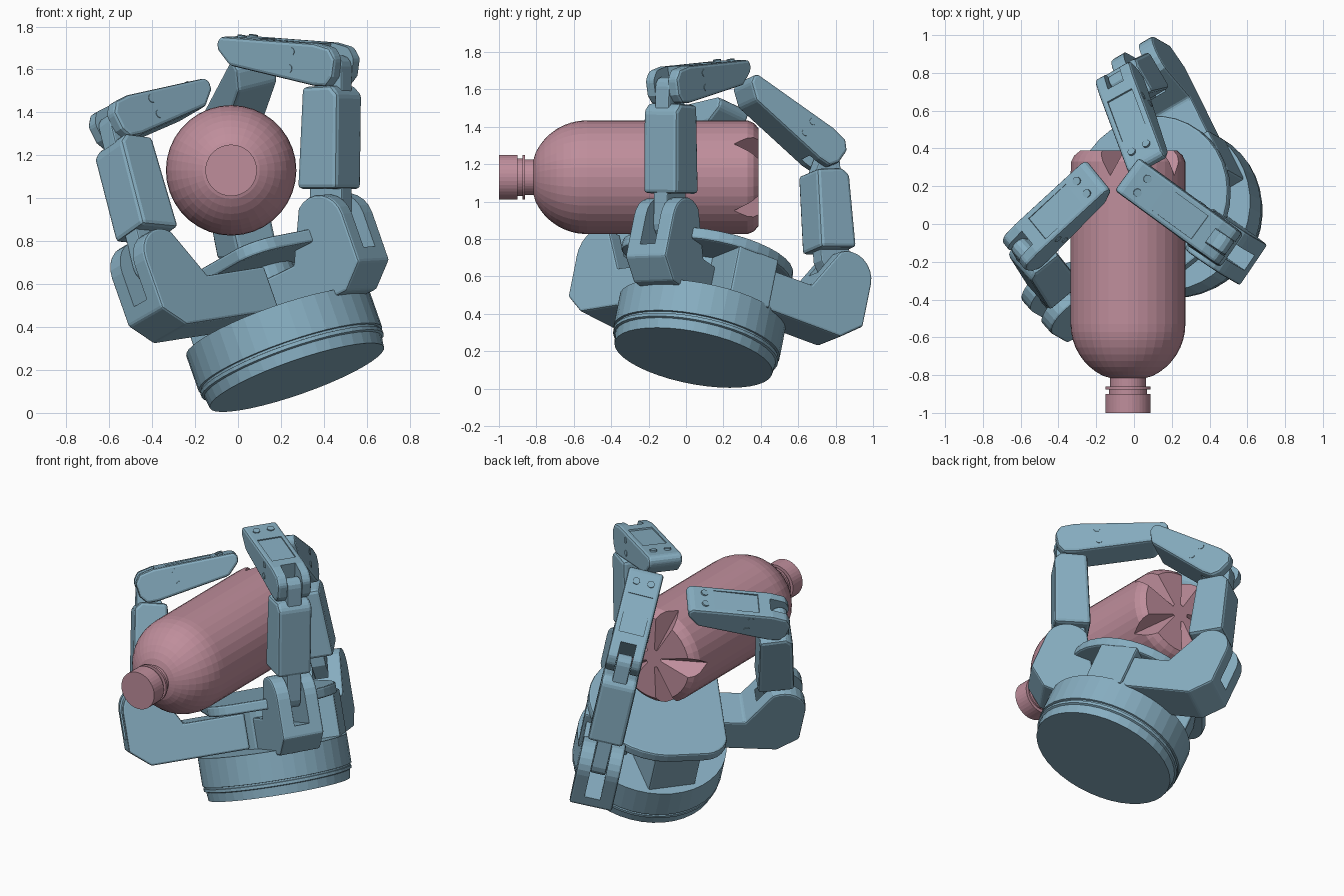
import bpy, bmesh
from math import sin, cos, pi, radians
from mathutils import Vector, Matrix

if "Cube" in bpy.data.objects:
    bpy.data.objects.remove(bpy.data.objects["Cube"])


def material(name, rgb):
    m = bpy.data.materials.new(name)
    m.diffuse_color = (*rgb, 1)
    m.use_nodes = True
    m.node_tree.nodes["Principled BSDF"].inputs["Base Color"].default_value = m.diffuse_color
    return m


BLUE = material("steel_blue", (0.24, 0.42, 0.53))
PINK = material("dusty_pink", (0.52, 0.27, 0.33))


def make(name, bm, mat, matrix=None, bevel=0):
    bmesh.ops.recalc_face_normals(bm, faces=bm.faces)
    me = bpy.data.meshes.new(name)
    bm.to_mesh(me)
    bm.free()
    ob = bpy.data.objects.new(name, me)
    bpy.context.collection.objects.link(ob)
    if matrix is not None:
        ob.matrix_world = matrix
    me.materials.append(mat)
    if bevel:
        b = ob.modifiers.new("bevel", 'BEVEL')
        b.width, b.segments, b.limit_method, b.angle_limit = bevel, 2, 'ANGLE', radians(35)
    return ob


def frame(origin, x, y):
    x = x.normalized()
    y = (y - x * y.dot(x)).normalized()
    m = Matrix((x, y, x.cross(y))).transposed().to_4x4()
    m.translation = origin
    return m


def add_prism(bm, pts, z0, z1):
    lo = [bm.verts.new((x, y, z0)) for x, y in pts]
    hi = [bm.verts.new((x, y, z1)) for x, y in pts]
    n = len(pts)
    bm.faces.new(lo[::-1])
    bm.faces.new(hi)
    for i in range(n):
        bm.faces.new((lo[i], lo[(i + 1) % n], hi[(i + 1) % n], hi[i]))


def prism(name, pts, width, matrix, bevel=0):
    bm = bmesh.new()
    add_prism(bm, pts, -width / 2, width / 2)
    return make(name, bm, BLUE, matrix, bevel)


def box(x0, x1, y0, y1):
    return [(x0, y0), (x1, y0), (x1, y1), (x0, y1)]


def arc(cx, cy, r, a0, a1, n):
    return [(cx + r * cos(radians(a0 + (a1 - a0) * i / n)),
             cy + r * sin(radians(a0 + (a1 - a0) * i / n))) for i in range(n + 1)]


def lathe(name, profile, segs, mat, matrix):
    """Spin (radius, height) pairs around local z."""
    bm = bmesh.new()
    rings = [[bm.verts.new((r * cos(2 * pi * i / segs), r * sin(2 * pi * i / segs), h))
              for i in range(segs)] for r, h in profile]
    for a, b in zip(rings, rings[1:]):
        for i in range(segs):
            j = (i + 1) % segs
            bm.faces.new((a[i], a[j], b[j], b[i]))
    bm.faces.new(rings[0][::-1])
    bm.faces.new(rings[-1])
    return make(name, bm, mat, matrix)


def cut(ob, cutter):
    cutter.hide_render = True
    cutter.hide_viewport = True
    cutter.display_type = 'WIRE'
    m = ob.modifiers.new("cut", 'BOOLEAN')
    m.operation, m.solver, m.object = 'DIFFERENCE', 'EXACT', cutter


# Tilted hand: centre of the bottom disc and the palm axis
C = Vector((0.274, 0.04, 0.165))
U = Vector((-0.325, 0.185, 0.928)).normalized()
DA = Vector((-0.70, -0.68, -0.11))
PALM = frame(C, DA, U.cross(DA))

# Round wrist body with two grooves
lathe("wrist_disc", [(.43, 0), (.437, .055), (.449, .06), (.449, .078), (.441, .08), (.441, .09),
                     (.453, .092), (.453, .27)], 40, BLUE, PALM)
lathe("palm_core", [(.16, .26), (.16, .56)], 24, BLUE, PALM)

# Palm pad: half round behind, tapering toward the fixed finger
bm = bmesh.new()
pad = arc(0, 0, .435, 90, 270, 18) + arc(.22, -.25, .16, -80, -10, 5) + arc(.22, .25, .16, 10, 80, 5)
add_prism(bm, pad, .52, .585)
make("palm_pad", bm, BLUE, PALM, .012)

# Fingers: outward direction, knuckle, middle joint, tip, inward arm length
FINGERS = {
    "left": (DA, (-.41, -.40, .685), (-.585, -.14, 1.34), (-.19, .26, 1.505), .58),
    "right": (Vector((.76, -.53, .37)), (.45, -.10, .88), (.465, -.10, 1.615), (-.04, .265, 1.73), .86),
    "back": (Vector((-.42, .85, -.32)), (.06, .81, .575), (-.075, .755, 1.25), (.07, .31, 1.65), .68),
}

for side, (d, K, M, T, arm) in FINGERS.items():
    K, M, T = Vector(K), Vector(M), Vector(T)
    d = (d - U * d.dot(U)).normalized()
    n = U.cross(d)

    # Knuckle bracket: arm rising into a rounded, slotted ear
    base_m = frame(K, d, U)
    profile = [(-arm, -.34), (.02, -.34), (.14, -.24)] + arc(0, 0, .14, 0, 125, 8)
    profile += [(-.21, -.12), (-arm, -.12)]
    base = prism(side + "_knuckle", profile, .26, base_m, .012)
    cut(base, prism(side + "_knuckle_slot", box(-.15, .3, -.17, .3), .095, base_m))
    prism(side + "_knuckle_pin", arc(0, 0, .035, 0, 315, 7), .2, base_m)
    if side != "left":
        # Taller swivel block where the spreading arm meets the palm
        prism(side + "_swivel_block", box(-arm - .01, -.44, -.34, -.06), .3, base_m, .012)

    # Lower link: tongue with round ends and a wide housing around its middle
    a = (M - K).normalized()
    L = (M - K).length
    low_m = frame(K, a, n.cross(a))
    tongue = arc(0, 0, .07, 90, 220, 5) + [(.1, -.115), (L - .12, -.115)] + arc(L, 0, .05, -80, 90, 6)
    prism(side + "_tongue", tongue, .09, low_m, .008)
    prism(side + "_lower_link", [(.16, -.145), (.165, .075), (L - .13, .07), (L - .09, .03), (L - .1, -.13)],
          .215, low_m, .02)

    # Fingertip link: thick slotted root tapering to a thin tip, with a sunken panel
    a = (T - M).normalized()
    L = (T - M).length
    tip_m = frame(M, a, n.cross(a))
    tip = prism(side + "_fingertip",
                [(-.02, -.09), (-.05, -.04), (-.05, .045), (-.01, .09), (.08, .095),
                 (L - .02, .03), (L, .005), (L - .01, -.035), (L - .09, -.095), (.05, -.1)],
                .215, tip_m, .018)
    cut(tip, prism(side + "_root_slot", box(-.2, .09, -.2, .2), .095, tip_m))
    cut(tip, prism(side + "_panel_cut", [(.16, .075), (.43, .045), (.43, .2), (.16, .2)], .15, tip_m))

    # Screw heads on the fingertip sides and near the tip
    for i, y in enumerate((-.045, .035)):
        prism(f"{side}_side_screw_{i}", arc(.2, y, .02, 0, 330, 11), .221, tip_m)
    for i, z in enumerate((-.045, .045)):
        head = tip_m @ Matrix.Translation((L - .1, .034, z)) @ Matrix.Rotation(pi / 2, 4, 'X')
        prism(f"{side}_top_screw_{i}", arc(0, 0, .022, 0, 330, 11), .03, head)

# Bottle lying along y: cap, neck ring, domed shoulder, straight body
BOTTLE = Matrix.Translation((-.032, 0, 1.13)) @ Matrix.Rotation(-pi / 2, 4, 'X')
dome = [(.304 * sin(radians(t)), -.53 - .304 * cos(radians(t))) for t in range(18, 91, 8)]
bottle = lathe("bottle", [(.12, -1), (.12, -.9), (.1, -.9), (.1, -.875), (.12, -.875), (.12, -.86),
                          (.095, -.86), (.095, -.815)] + dome[1:] +
               [(.304, -.53), (.304, .33), (.29, .362), (.262, .388)], 36, PINK, BOTTLE)

# Five V-shaped grooves in the bottle's bottom
bm = bmesh.new()
for k in range(5):
    t = radians(36 + 72 * k)
    rad, tan = Vector((cos(t), -sin(t), 0)), Vector((sin(t), cos(t), 0))
    tri = [rad * .36 + tan * .11 + Vector((0, 0, .42)), rad * .36 - tan * .11 + Vector((0, 0, .42)),
           rad * .36 + Vector((0, 0, .23))]
    v = [bm.verts.new(p) for p in tri + [rad * .03 + Vector((0, 0, .385))]]
    for f in ((0, 1, 2), (0, 1, 3), (1, 2, 3), (2, 0, 3)):
        bm.faces.new([v[i] for i in f])
cut(bottle, make("bottle_groove_cutter", bm, PINK, BOTTLE))
